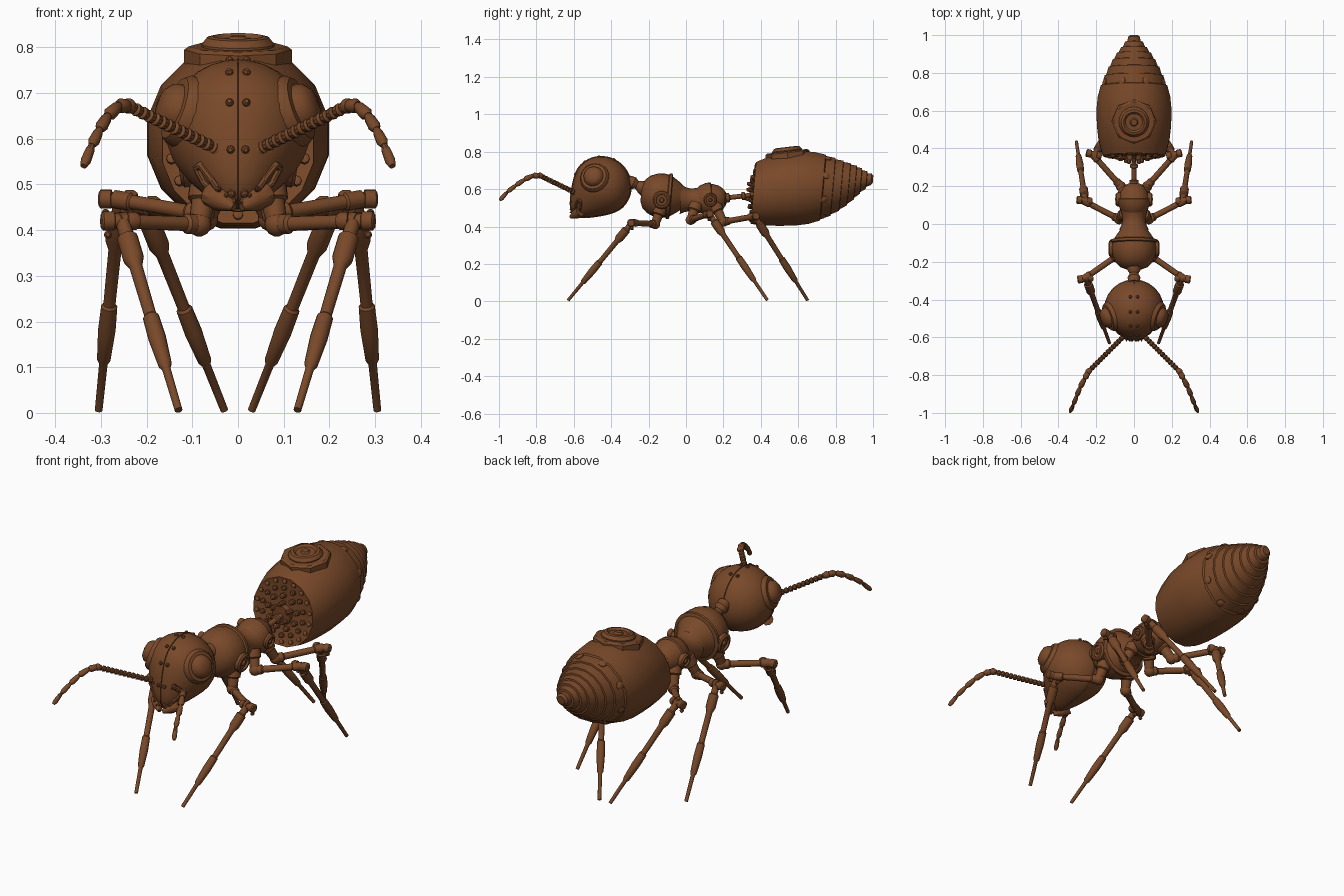
import bpy, bmesh, math
from mathutils import Vector as V

if "Cube" in bpy.data.objects:
    bpy.data.objects.remove(bpy.data.objects["Cube"])

brown = bpy.data.materials.new("rusty brown")
brown.diffuse_color = (0.19, 0.066, 0.022, 1)
brown.use_nodes = True
brown.node_tree.nodes["Principled BSDF"].inputs["Base Color"].default_value = brown.diffuse_color


def revolve(bm, profile, a, b, n=16):
    """Lathe (distance fraction, radius) pairs along the line a to b."""
    a, b = V(a), V(b)
    q = (b - a).to_track_quat('Z', 'Y')
    rings = []
    for t, r in profile:
        rings.append([bm.verts.new(a.lerp(b, t) + q @ V((r * math.cos(k * math.tau / n),
                      r * math.sin(k * math.tau / n), 0))) for k in range(n)])
    bridge(bm, rings)


def bridge(bm, rings):
    n = len(rings[0])
    for r0, r1 in zip(rings, rings[1:]):
        for k in range(n):
            bm.faces.new((r0[k], r0[(k + 1) % n], r1[(k + 1) % n], r1[k]))
    bm.faces.new(rings[0][::-1])
    bm.faces.new(rings[-1])


def rod(bm, a, b, r, n=12):
    revolve(bm, [(0, r), (1, r)], a, b, n)


def ball(bm, c, r, n=14):
    c = V(c)
    prof = [((1 - math.cos(math.pi * i / 10)) / 2, max(r * math.sin(math.pi * i / 10), r * .02))
            for i in range(11)]
    revolve(bm, prof, c - V((0, r, 0)), c + V((0, r, 0)), n)


def rivet(bm, p, d, r=.011):
    d = V(d).normalized()
    revolve(bm, [(0, r), (.6, r), (1, r * .5)], V(p) - d * .006, V(p) + d * .008, 8)


def finish(name, bm, mirror=False, angle=35):
    bmesh.ops.recalc_face_normals(bm, faces=bm.faces)
    me = bpy.data.meshes.new(name)
    bm.to_mesh(me)
    bm.free()
    ob = bpy.data.objects.new(name, me)
    bpy.context.collection.objects.link(ob)
    me.materials.append(brown)
    if mirror:
        ob.modifiers.new("mirror", 'MIRROR').use_clip = False
    bpy.ops.object.select_all(action='DESELECT')
    ob.select_set(True)
    bpy.context.view_layer.objects.active = ob
    bpy.ops.object.shade_smooth_by_angle(angle=math.radians(angle))
    return ob


# Abdomen: leaning rings (y, centre height, radius), stepped towards the tail
LEAN = .09


def abdomen_pt(y, zc, r, ang):
    return V((r * math.sin(ang), y + LEAN * r * math.cos(ang), zc + r * math.cos(ang)))


rings = [(.365, .58, .15), (.36, .58, .168), (.385, .583, .176), (.45, .593, .192), (.52, .6, .2),
         (.6, .604, .203), (.67, .606, .196), (.73, .608, .18), (.735, .608, .172),
         (.785, .612, .158), (.787, .612, .15), (.83, .618, .137), (.832, .618, .129),
         (.87, .626, .115), (.872, .626, .107), (.905, .635, .092), (.907, .636, .083),
         (.935, .643, .07), (.937, .643, .06), (.965, .648, .048), (.967, .648, .036),
         (.99, .652, .032), (1.0, .652, .02)]
bm = bmesh.new()
bridge(bm, [[bm.verts.new(abdomen_pt(y, z, r, (k + .5) * math.tau / 16)) for k in range(16)]
            for y, z, r in rings])
finish("abdomen", bm, angle=25)

# Rivets round the abdomen
bm = bmesh.new()
for k in range(8):
    a = (k + .5) * math.tau / 8
    rivet(bm, abdomen_pt(.745, .609, .168, a), (math.sin(a), .3, math.cos(a)), .02)
finish("abdomen_rivets", bm)

# Knobs on the front plate of the abdomen
bm = bmesh.new()
for count, rad, size, out in ((18, .148, .011, .012), (14, .115, .012, .018),
                              (9, .08, .013, .03), (5, .045, .011, .045)):
    for k in range(count):
        p = abdomen_pt(.367, .58, rad, k * math.tau / count)
        revolve(bm, [(0, size), (.8, size), (1, size * .6)], p, p + V((0, -out, .004)), 8)
finish("front_plate_knobs", bm)

# Octagonal hatch on the back
bm = bmesh.new()
base, top = V((0, .545, .765)), V((0, .538, .825))
revolve(bm, [(0, .118), (.5, .118), (.62, .108), (.62, .09)], base, top, 8)
revolve(bm, [(0, .08), (.7, .08), (.95, .068), (1, .055), (.85, .045), (.85, .022), (1, .016)],
        base, top, 20)
finish("hatch", bm)

# Waist rod with collars
bm = bmesh.new()
revolve(bm, [(0, .045), (.12, .045), (.14, .025), (.25, .025), (.27, .013), (.6, .013),
             (.62, .022), (.7, .022), (.72, .013), (.85, .013), (.86, .05), (1, .05)],
        (0, .185, .55), (0, .37, .57))
finish("waist", bm)

# Thorax: two bulbs, joining barrel and neck
bm = bmesh.new()
revolve(bm, [(0, .04), (.06, .075), (.18, .1), (.33, .114), (.5, .12), (.62, .115), (.64, .122),
             (.7, .122), (.72, .106), (.86, .085), (1, .06)], (0, -.24, .575), (0, -.015, .555), 24)
revolve(bm, [(0, .078), (.25, .066), (.5, .06), (.75, .064), (1, .072)],
        (0, -.03, .545), (0, .075, .54), 24)
revolve(bm, [(0, .055), (.12, .072), (.35, .086), (.5, .087), (.52, .08), (.75, .07), (.92, .05),
             (1, .03)], (0, .055, .545), (0, .215, .552), 24)
finish("thorax", bm)
bm = bmesh.new()
revolve(bm, [(0, .03), (.3, .034), (.5, .022), (.7, .034), (1, .045)],
        (0, -.31, .645), (0, -.215, .6))
finish("neck", bm)

# Side ports on the thorax
bm = bmesh.new()
for y, z, x, r in ((-.13, .55, .095, .048), (.13, .55, .06, .037)):
    revolve(bm, [(0, r), (.8, r), (1, r * .85), (1, r * .65), (.75, r * .6), (.75, r * .3),
                 (1, r * .2)], (x, y, z - .005), (x + .035, y, z - .01))
finish("thorax_ports", bm, mirror=True)

# Head: sphere drawn out into a muzzle
HC, HR, MUZZLE = V((0, -.45, .617)), .155, V((0, -1, -1)).normalized()


def head_pt(u, s=1.0):
    u = V(u).normalized()
    t = max(0, u.dot(MUZZLE))
    along = MUZZLE * u.dot(MUZZLE)
    return HC + HR * s * ((u - along) * (1 - .25 * t * t) * 1.02 + along * (1 + .38 * t * t))


def head_shape(bm, s, squash, n, m):
    geo = bmesh.ops.create_uvsphere(bm, u_segments=n, v_segments=m, radius=1)
    for v in geo['verts']:
        v.co = head_pt(v.co, s)
        v.co.x *= squash


bm = bmesh.new()
head_shape(bm, 1, 1, 24, 16)
finish("head", bm)
bm = bmesh.new()
head_shape(bm, 1.025, .035, 24, 20)
finish("head_crest", bm)

# Rivets beside the crest
bm = bmesh.new()
for deg in (-38, -5, 25, 55, 85, 115):
    u = V((.12, -math.cos(math.radians(deg)), math.sin(math.radians(deg))))
    rivet(bm, head_pt(u), u, .009)
finish("head_rivets", bm, mirror=True)

# Domed eyes in a raised rim
bm = bmesh.new()
d = V((.88, -.28, .32)).normalized()
revolve(bm, [(0, .085), (.45, .08), (.6, .07), (.62, .055), (.8, .05), (.95, .035), (1, .012)],
        HC + d * .1, HC + d * .19, 20)
finish("eyes", bm, mirror=True)

# Cheek ridges and mandibles
bm = bmesh.new()
pts = [head_pt((x / HR, -.8, (z - .62) / HR), 1.0) for x, z in
       ((.02, .47), (.05, .5), (.075, .54), (.105, .56), (.13, .54), (.12, .5), (.08, .46))]
for a, b in zip(pts, pts[1:]):
    rod(bm, a, b, .008, 8)
    ball(bm, b, .008, 8)
revolve(bm, [(0, .028), (.5, .026), (1, .008)], (.06, -.565, .48), (.008, -.617, .45), 10)
for i in range(3):
    x = .012 + i * .016
    revolve(bm, [(0, .01), (1, .002)], (x, -.59, .468 + i * .01), (x - .004, -.622, .458 + i * .016), 6)
finish("mandibles", bm, mirror=True)

# Antennae: beaded lower arm, longer tapering outer segments
bm = bmesh.new()
base, elbow = V((.045, -.585, .577)), V((.24, -.78, .672))
ball(bm, base, .02)
for i in range(14):
    revolve(bm, [(0, .008), (.2, .0125), (.8, .0145), (1, .008)],
            base.lerp(elbow, i / 14), base.lerp(elbow, (i + 1) / 14), 10)
path = [elbow, V((.262, -.82, .672)), V((.285, -.865, .65)), V((.303, -.91, .62)),
        V((.32, -.955, .585)), V((.338, -.995, .54))]
ball(bm, elbow, .017)
for i, (a, b) in enumerate(zip(path, path[1:])):
    r = .0165 - i * .0012
    revolve(bm, [(0, r * .6), (.2, r * .85), (.75, r), (1, r * .6)], a, b, 10)
finish("antennae", bm, mirror=True)


# Legs: coxa, hip, femur, knee barrel and sleeved shin
def leg(name, root, hip, knee, foot):
    root, hip, knee, foot = map(V, (root, hip, knee, foot))
    bm = bmesh.new()
    revolve(bm, [(0, .036), (.4, .034), (.45, .026), (1, .022)], root, hip)
    ball(bm, hip, .027)
    revolve(bm, [(0, .022), (.15, .022), (.18, .016), (.8, .0155), (.82, .02), (1, .02)], hip, knee)
    out = V((knee.x - hip.x, (knee.y - hip.y) * .2, 0)).normalized()
    revolve(bm, [(0, .014), (.1, .02), (.3, .02), (.32, .016), (.65, .016), (.67, .021), (.95, .021),
                 (1, .015)], knee - out * .05, knee + out * .035)
    revolve(bm, [(0, .016), (.08, .016), (.09, .023), (.2, .023), (.24, .0145), (.5, .0135),
                 (.51, .018), (.62, .0195), (.76, .015), (.78, .0095), (1, .0085)],
            knee - out * .012, foot)
    for s in (-.02, .02):
        rivet(bm, knee + out * s + V((0, 0, -.03)), (0, -1, 0), .009)
    finish(name, bm, mirror=True)


leg("front_legs", (.07, -.135, .5), (.085, -.165, .413), (.265, -.29, .42), (.13, -.63, .006))
leg("middle_legs", (.045, .055, .52), (.078, .025, .435), (.27, .125, .468), (.305, .435, .006))
leg("hind_legs", (.04, .15, .52), (.07, .2, .425), (.22, .37, .455), (.03, .65, .006))
